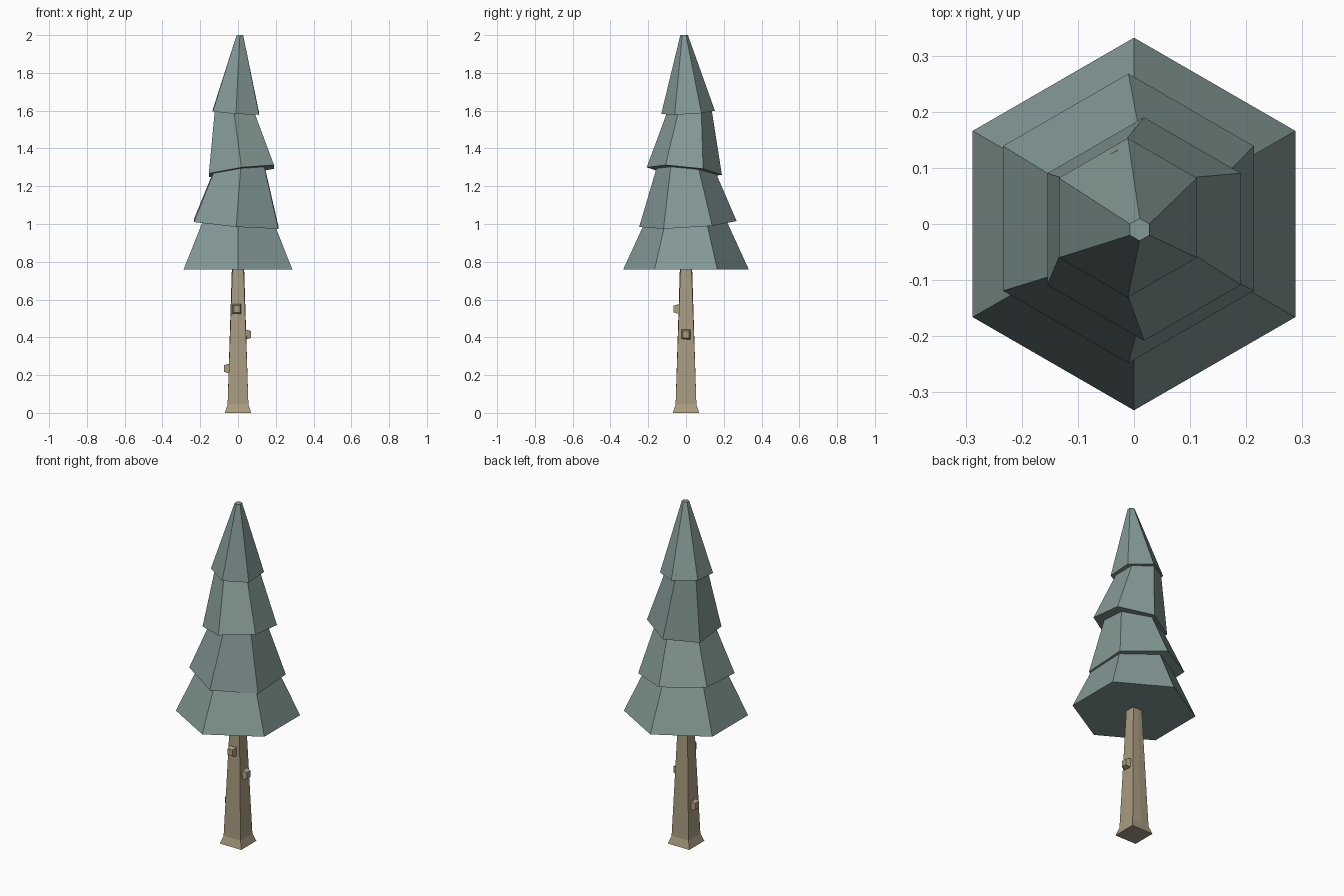
import bpy
import math
from mathutils import Vector

cube = bpy.data.objects.get("Cube")
if cube:
    bpy.data.objects.remove(cube, do_unlink=True)


def make_material(name, colour):
    mat = bpy.data.materials.new(name)
    mat.use_nodes = True
    mat.diffuse_color = colour
    mat.node_tree.nodes["Principled BSDF"].inputs["Base Color"].default_value = colour
    return mat


needles = make_material("dusty_green_needles", (0.23, 0.32, 0.305, 1))
bark = make_material("pale_brown_bark", (0.40, 0.33, 0.215, 1))


def loft(name, rings, mat):
    """Join equal rings of points into a closed solid with flat faces."""
    n = len(rings[0])
    verts = [p for ring in rings for p in ring]
    faces = [tuple(reversed(range(n))),
             tuple(range(len(verts) - n, len(verts)))]
    for r in range(len(rings) - 1):
        for i in range(n):
            j = (i + 1) % n
            faces.append((r * n + i, r * n + j, r * n + n + j, r * n + n + i))
    mesh = bpy.data.meshes.new(name)
    mesh.from_pydata(verts, [], faces)
    mesh.materials.append(mat)
    obj = bpy.data.objects.new(name, mesh)
    bpy.context.collection.objects.link(obj)
    return obj


def hexagon(centre, radius, tilt):
    """Hexagon with points toward front and back, sloping by tilt."""
    ring = []
    for i in range(6):
        a = math.radians(30 + 60 * i)
        x, y = radius * math.cos(a), radius * math.sin(a)
        ring.append(centre + Vector((x, y, x * tilt[0] + y * tilt[1])))
    return ring


def square(half, z, bulge=1.0):
    """Square ring whose side midpoints can bulge outward."""
    ring = []
    for i in range(8):
        a = math.radians(45 * i)
        r = half * (bulge if i % 2 == 0 else math.sqrt(2))
        ring.append(Vector((r * math.cos(a), r * math.sin(a), z)))
    return ring


# Trunk with a flared foot
loft("trunk", [square(0.07, 0), square(0.055, 0.045),
               square(0.028, 0.80, 1.12)], bark)

# Foliage tiers: centre, bottom radius, top radius, height, tilt
tiers = [
    ("foliage_bottom", (0, 0, 0.76), 0.332, 0.19, 0.31, (0, 0)),
    ("foliage_lower", (-0.01, 0.01, 1.0), 0.258, 0.135, 0.34, (-0.08, 0.06)),
    ("foliage_upper", (0.018, -0.009, 1.28), 0.199, 0.105, 0.36, (0.13, -0.10)),
    ("foliage_top", (-0.011, 0.011, 1.591), 0.142, 0.02, 0.408, (-0.07, 0.06)),
]
for name, base, low, high, height, tilt in tiers:
    base = Vector(base)
    lean = Vector((-tilt[0], -tilt[1], 1)) * height
    if name == "foliage_top":
        lean = Vector((0.01, -0.01, 2.0)) - base
        top_tilt = (0, 0)
    else:
        top_tilt = tilt
    loft(name, [hexagon(base, low, tilt), hexagon(base + lean, high, top_tilt)], needles)

# Stubby branch knots, tapering outward
knots = [("knot_front", (0, -1, 0), -0.006, 0.55, 0.065),
         ("knot_left", (1, 0, 0), 0, 0.415, 0.07),
         ("knot_right", (-1, 0, 0), 0, 0.235, 0.073)]
for name, direction, shift, z, reach in knots:
    out = Vector(direction)
    side = Vector((0, 0, 1)).cross(out)
    up = Vector((0, 0, 1))
    rings = []
    for dist, half in ((0.02, 0.026), (reach - 0.022, 0.025), (reach, 0.018)):
        centre = out * dist + up * z + Vector((shift, 0, 0))
        rings.append([centre + side * half * s * 0.9 + up * half * t
                      for s, t in ((-1, -1), (1, -1), (1, 1), (-1, 1))])
    loft(name, rings, bark)
